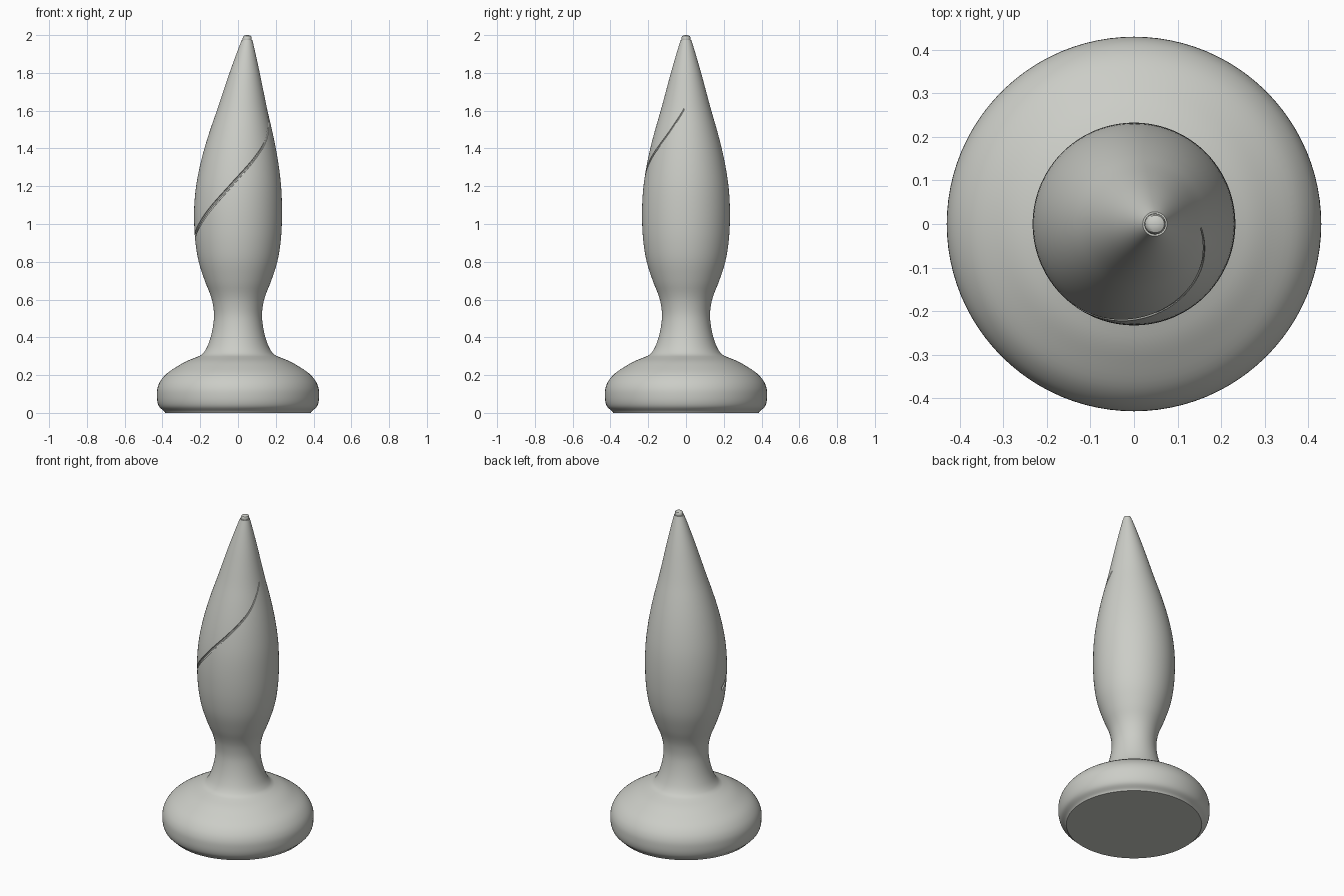
import bpy, bmesh, math
from mathutils import Vector

if "Cube" in bpy.data.objects:
    bpy.data.objects.remove(bpy.data.objects["Cube"])

ivory = bpy.data.materials.new("warm_grey")
ivory.diffuse_color = (0.60, 0.61, 0.57, 1)
ivory.use_nodes = True
ivory.node_tree.nodes["Principled BSDF"].inputs["Base Color"].default_value = ivory.diffuse_color

# Half profile as (z, radius)
PROFILE = [(0, .385), (.01, .392), (.03, .415), (.055, .426), (.09, .43), (.13, .427),
           (.17, .41), (.21, .375), (.25, .315), (.275, .27), (.295, .22), (.305, .198),
           (.32, .181), (.35, .163), (.4, .145), (.46, .132), (.52, .127), (.58, .134),
           (.63, .148), (.7, .176), (.8, .208), (.9, .225), (1.0, .232), (1.1, .232),
           (1.2, .225), (1.3, .21), (1.4, .189), (1.5, .163), (1.6, .134), (1.7, .107),
           (1.8, .08), (1.9, .051), (1.975, .028)]


def radius(z):
    for (z0, r0), (z1, r1) in zip(PROFILE, PROFILE[1:]):
        if z <= z1:
            return r0 + (r1 - r0) * (z - z0) / (z1 - z0)
    return PROFILE[-1][1]


def lean(z):
    """Sideways drift of the axis towards the tip."""
    return .05 * max(0, (z - 1.05) / .95) ** 1.5


def lathe(name, profile, sides):
    """Spin a profile around the leaning axis and cap both ends."""
    bm = bmesh.new()
    rings = []
    for z, r in profile:
        rings.append([bm.verts.new((lean(z) + r * math.cos(a), r * math.sin(a), z))
                      for a in (2 * math.pi * i / sides for i in range(sides))])
    for lo, hi in zip(rings, rings[1:]):
        for i in range(sides):
            j = (i + 1) % sides
            bm.faces.new((lo[i], lo[j], hi[j], hi[i]))
    bm.faces.new(rings[0][::-1])
    bm.faces.new(rings[-1])
    mesh = bpy.data.meshes.new(name)
    bm.to_mesh(mesh)
    bm.free()
    ob = bpy.data.objects.new(name, mesh)
    bpy.context.collection.objects.link(ob)
    mesh.materials.append(ivory)
    return ob


def smooth_rows(points, steps=4):
    """Catmull-Rom refinement of the profile."""
    out = []
    for i in range(len(points) - 1):
        p = [Vector(points[max(0, min(len(points) - 1, i + k))]) for k in (-1, 0, 1, 2)]
        for s in range(steps):
            t = s / steps
            v = .5 * (2 * p[1] + (p[2] - p[0]) * t + (2 * p[0] - 5 * p[1] + 4 * p[2] - p[3]) * t * t
                      + (3 * p[1] - p[0] - 3 * p[2] + p[3]) * t ** 3)
            out.append((v.x, v.y))
    return out + [points[-1]]


# Body: base, neck and leaning head in one turned form
body = lathe("body", smooth_rows(PROFILE), 96)

# Tip: small rounded button
tip = lathe("tip", [(1.96, .02), (1.975, .024), (1.988, .0235), (1.995, .02), (1.998, .014), (2.0, .006)], 24)

# Groove cutter: tapered tube winding up the front of the head
PATH = [(-82, .94), (-60, 1.0), (-27, 1.13), (0, 1.25), (24, 1.35), (51, 1.455), (70, 1.54), (86, 1.61)]
curve = bpy.data.curves.new("groove_cutter", 'CURVE')
curve.dimensions = '3D'
curve.bevel_depth = .012
curve.bevel_resolution = 2
curve.use_fill_caps = True
path = smooth_rows(PATH, 6)
spline = curve.splines.new('POLY')
spline.points.add(len(path) - 1)
for i, (pt, (deg, z)) in enumerate(zip(spline.points, path)):
    a, r = math.radians(deg), radius(z) + .001
    pt.co = (lean(z) + r * math.sin(a), -r * math.cos(a), z, 1)
    pt.radius = 1 - .75 * i / (len(path) - 1)
tube = bpy.data.objects.new("groove_tube", curve)
bpy.context.collection.objects.link(tube)
bpy.context.view_layer.update()
cutter_mesh = bpy.data.meshes.new_from_object(tube.evaluated_get(bpy.context.evaluated_depsgraph_get()))
bpy.data.objects.remove(tube)
bm = bmesh.new()
bm.from_mesh(cutter_mesh)
bmesh.ops.remove_doubles(bm, verts=bm.verts, dist=1e-5)
bmesh.ops.recalc_face_normals(bm, faces=bm.faces)
bm.to_mesh(cutter_mesh)
bm.free()
cutter_mesh.materials.clear()
cutter_mesh.materials.append(ivory)
cutter = bpy.data.objects.new("groove_cutter", cutter_mesh)
bpy.context.collection.objects.link(cutter)
cutter.hide_render = True
cutter.hide_viewport = True

cut = body.modifiers.new("groove", 'BOOLEAN')
cut.operation = 'DIFFERENCE'
cut.solver = 'EXACT'
cut.object = cutter

# Bake the groove, then shade smooth with sharp edges kept
bpy.context.view_layer.update()
body.data = bpy.data.meshes.new_from_object(body.evaluated_get(bpy.context.evaluated_depsgraph_get()))
body.modifiers.clear()
bpy.data.objects.remove(cutter)
for ob in (body, tip):
    bpy.ops.object.select_all(action='DESELECT')
    ob.select_set(True)
    bpy.context.view_layer.objects.active = ob
    bpy.ops.object.shade_smooth_by_angle(angle=math.radians(35))
